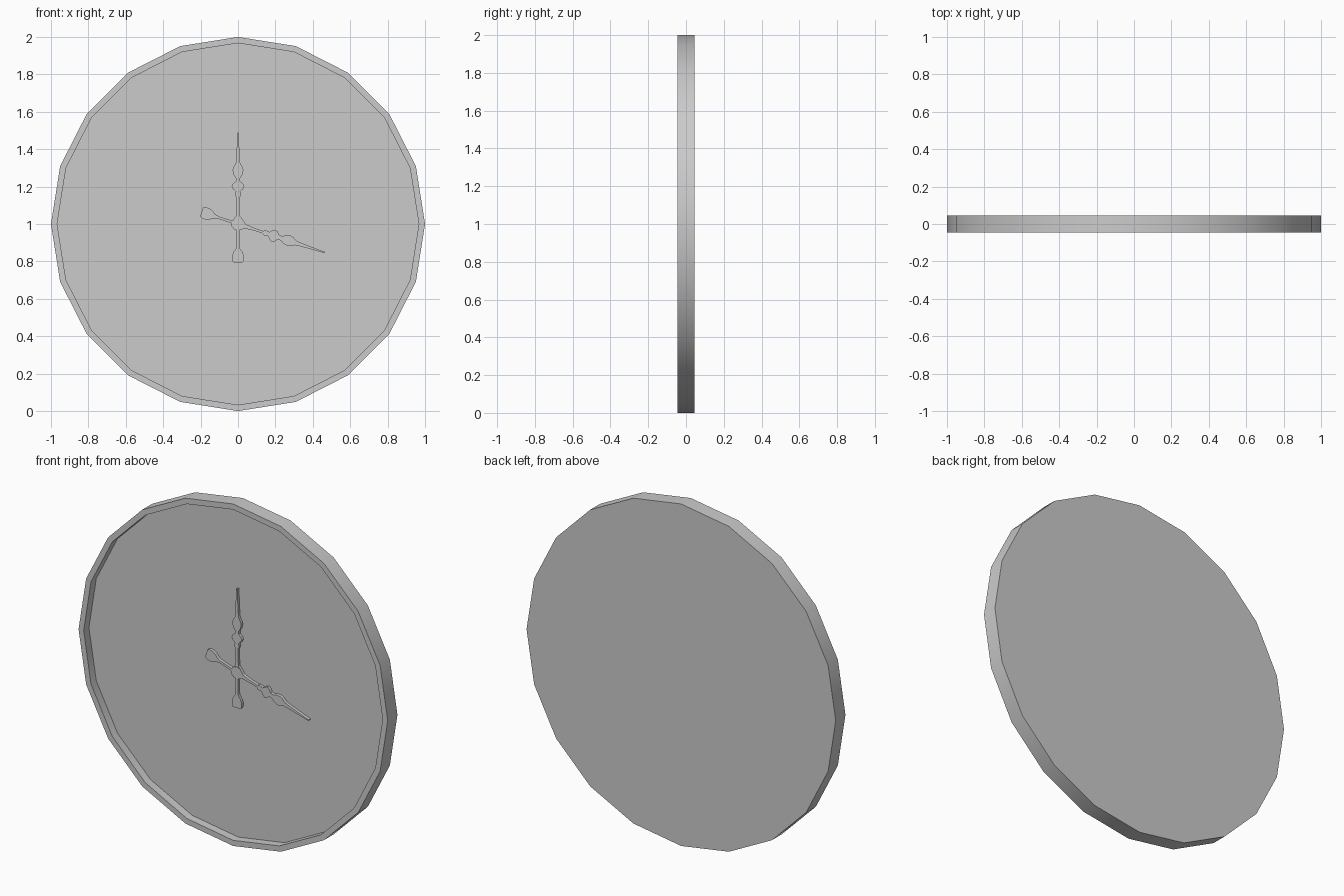
import bpy, bmesh, math

if "Cube" in bpy.data.objects:
    bpy.data.objects.remove(bpy.data.objects["Cube"])

SIDES, CZ = 20, 1.0


def finish(name, bm, angle=30):
    bmesh.ops.recalc_face_normals(bm, faces=bm.faces)
    me = bpy.data.meshes.new(name)
    bm.to_mesh(me)
    bm.free()
    ob = bpy.data.objects.new(name, me)
    bpy.context.collection.objects.link(ob)
    bpy.context.view_layer.objects.active = ob
    ob.select_set(True)
    bpy.ops.object.shade_smooth_by_angle(angle=math.radians(angle))
    ob.select_set(False)
    return ob


# Clock case: rings from back to recessed dial, capped at both ends
def case(name, profile):
    bm = bmesh.new()
    rings = []
    for r, y in profile:
        rings.append([bm.verts.new((r * math.sin(2 * math.pi * i / SIDES), y,
                                    CZ + r * math.cos(2 * math.pi * i / SIDES)))
                      for i in range(SIDES)])
    for a, b in zip(rings, rings[1:]):
        for i in range(SIDES):
            j = (i + 1) % SIDES
            bm.faces.new((a[i], a[j], b[j], b[i]))
    bm.faces.new(rings[0])
    bm.faces.new(rings[-1])
    return finish(name, bm)


# Ornamental hand: mirrored half outline (distance along hand, half width)
HALF = [(-0.205, 0.024), (-0.195, 0.031), (-0.17, 0.032), (-0.15, 0.024),
        (-0.132, 0.011), (-0.11, 0.007), (-0.034, 0.007), (-0.028, 0.022),
        (-0.012, 0.034), (0.012, 0.034), (0.028, 0.022), (0.04, 0.012),
        (0.09, 0.007), (0.14, 0.007), (0.15, 0.014), (0.165, 0.014),
        (0.173, 0.011), (0.185, 0.025), (0.2, 0.034), (0.215, 0.027),
        (0.228, 0.012), (0.245, 0.012), (0.262, 0.023), (0.288, 0.029),
        (0.305, 0.024), (0.325, 0.012), (0.36, 0.009), (0.49, 0.003)]


def hand(name, angle, front, back):
    bm = bmesh.new()
    s, c = math.sin(angle), math.cos(angle)
    outline = HALF + [(d, -w) for d, w in reversed(HALF)]
    verts = [bm.verts.new((d * s + w * c, front, CZ + d * c - w * s))
             for d, w in outline]
    face = bm.faces.new(verts)
    ext = bmesh.ops.extrude_face_region(bm, geom=[face], use_keep_orig=True)
    moved = [v for v in ext["geom"] if isinstance(v, bmesh.types.BMVert)]
    bmesh.ops.translate(bm, verts=moved, vec=(0, back - front, 0))
    return finish(name, bm)


case("clock_case", [(1.0, 0.045), (1.0, -0.045), (0.967, -0.045), (0.967, 0.004)])
hand("upright_hand", 0.0, -0.012, 0.005)
hand("slanted_hand", math.radians(108.2), -0.014, 0.005)
